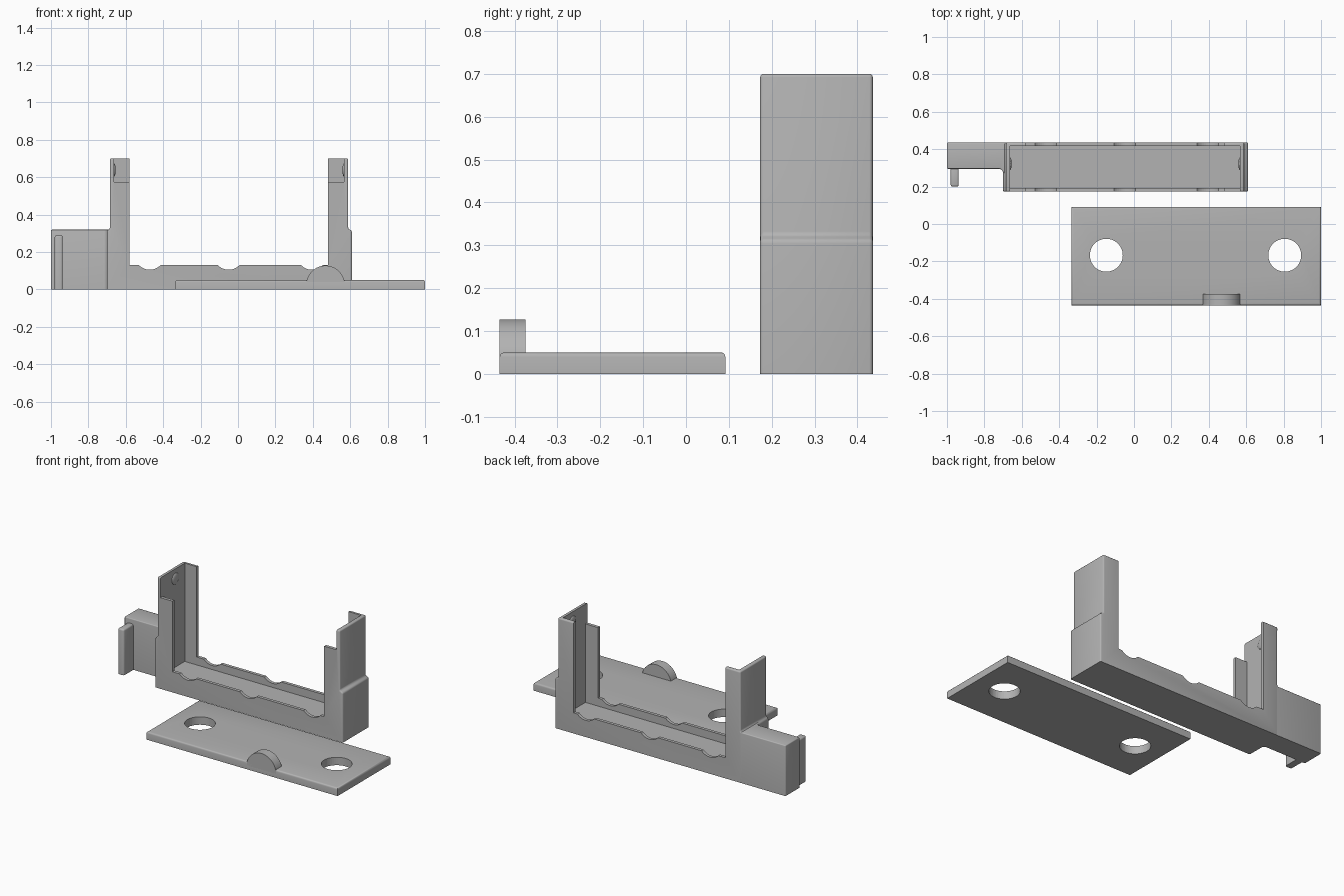
import bpy, bmesh, math
from mathutils import Matrix

if "Cube" in bpy.data.objects:
    bpy.data.objects.remove(bpy.data.objects["Cube"])

grey = bpy.data.materials.new("plain grey")
grey.diffuse_color = (0.45, 0.45, 0.45, 1)
grey.use_nodes = True
grey.node_tree.nodes["Principled BSDF"].inputs["Base Color"].default_value = grey.diffuse_color


def finish(name, bm, bevel=0.0, keep=None):
    """Round the chosen edges and turn the bmesh into an object."""
    bmesh.ops.recalc_face_normals(bm, faces=bm.faces)
    if bevel:
        edges = [e for e in bm.edges if e.calc_face_angle(0) > 0.6
                 and max(v.co.z for v in e.verts) > 0.001
                 and (keep is None or keep(e))]
        bmesh.ops.bevel(bm, geom=edges, offset=bevel, segments=3,
                        profile=0.5, affect='EDGES', clamp_overlap=True)
    me = bpy.data.meshes.new(name)
    bm.to_mesh(me)
    bm.free()
    me.materials.append(grey)
    ob = bpy.data.objects.new(name, me)
    bpy.context.collection.objects.link(ob)
    return ob


def extrude(name, pts, axis, lo, hi, bevel=0.0, keep=None):
    """Extrude a 2D outline along y (points are x,z) or z (points are x,y)."""
    bm = bmesh.new()
    place = (lambda a, b, d: (a, d, b)) if axis == 'y' else (lambda a, b, d: (a, b, d))
    face = bm.faces.new([bm.verts.new(place(a, b, lo)) for a, b in pts])
    out = bmesh.ops.extrude_face_region(bm, geom=[face])
    verts = [g for g in out['geom'] if isinstance(g, bmesh.types.BMVert)]
    bmesh.ops.translate(bm, verts=verts, vec=place(0, 0, hi - lo))
    return finish(name, bm, bevel, keep)


def box(name, x0, x1, y0, y1, z0, z1, bevel=0.0, keep=None):
    return extrude(name, [(x0, y0), (x1, y0), (x1, y1), (x0, y1)], 'z', z0, z1, bevel, keep)


def arc(cx, cy, r, a0, a1, n):
    return [(cx + r * math.cos(math.radians(a0 + (a1 - a0) * i / n)),
             cy + r * math.sin(math.radians(a0 + (a1 - a0) * i / n))) for i in range(n + 1)]


def circle(cx, cy, r, n=48):
    return arc(cx, cy, r, 0, 360, n)[:-1]


def cut(ob, cutters):
    for c in cutters:
        m = ob.modifiers.new("cut", 'BOOLEAN')
        m.operation, m.solver, m.object = 'DIFFERENCE', 'EXACT', c
        c.hide_render = True
        c.hide_set(True)


def smooth(ob):
    bpy.ops.object.select_all(action='DESELECT')
    ob.select_set(True)
    bpy.context.view_layer.objects.active = ob
    bpy.ops.object.shade_smooth_by_angle(angle=math.radians(35))


# Cover plate with two round holes
plate = box("cover_plate", -0.335, 1.0, -0.435, 0.092, 0, 0.05, 0.011,
            lambda e: min(v.co.z for v in e.verts) > 0.04)
smooth(plate)
cut(plate, [extrude("hole_cutter", circle(x, -0.167, 0.088), 'z', -0.1, 0.2)
            for x in (-0.148, 0.806)])

# Half-round finger tab on the plate
tab = extrude("finger_tab", arc(0.468, 0.024, 0.103, 0, 180, 32), 'y', -0.435, -0.375)
smooth(tab)

# U-shaped holder frame: outer body, then hollowed
outline = [(-0.70, 0), (0.61, 0), (0.61, 0.312), (0.589, 0.324), (0.589, 0.70),
           (0.48, 0.70), (0.48, 0.13), (-0.58, 0.13), (-0.58, 0.70),
           (-0.685, 0.70), (-0.685, 0.324), (-0.70, 0.312)]
Y0, Y1 = 0.173, 0.436
frame = extrude("holder_frame", outline, 'y', Y0, Y1, 0.008,
                lambda e: not all(abs(v.co.x + 0.05) < 0.54 for v in e.verts))
smooth(frame)
cutters = [box("cavity_cutter", -0.663, 0.567, 0.193, 0.416, 0.08, 1.0),
           box("front_lip_cutter", -0.663, 0.567, 0.1, 0.2, 0.575, 1.0)]
# Shallow scallops along both rails
cutters += [extrude("scallop_cutter", circle(x, 0.185, 0.08), 'y', 0.1, 0.5)
            for x in (-0.472, -0.05, 0.395)]
cut(frame, cutters)

# Retaining bumps inside the two end walls
for side, x in (("left", -0.663), ("right", 0.567)):
    bm = bmesh.new()
    bmesh.ops.create_uvsphere(bm, u_segments=24, v_segments=12, radius=1.0,
                              matrix=Matrix.Translation((x, 0.322, 0.638))
                              @ Matrix.Diagonal((0.009, 0.035, 0.035, 1)))
    smooth(finish(side + "_bump", bm))

# Side block with a filleted inner corner
block = [(-1.0, 0.295), (-0.722, 0.295)] + arc(-0.722, 0.273, 0.022, 90, 0, 6)[1:]
block += [(-0.68, 0.273), (-0.68, Y1), (-1.0, Y1)]
smooth(extrude("side_block", block, 'z', 0, 0.319, 0.007,
               lambda e: max(v.co.x for v in e.verts) < -0.69 or
               (min(v.co.z for v in e.verts) > 0.3 and min(v.co.x for v in e.verts) < -0.9)))

# Hook fin on the side block
smooth(box("hook_fin", -0.98, -0.937, 0.2, 0.305, 0, 0.288, 0.01))
